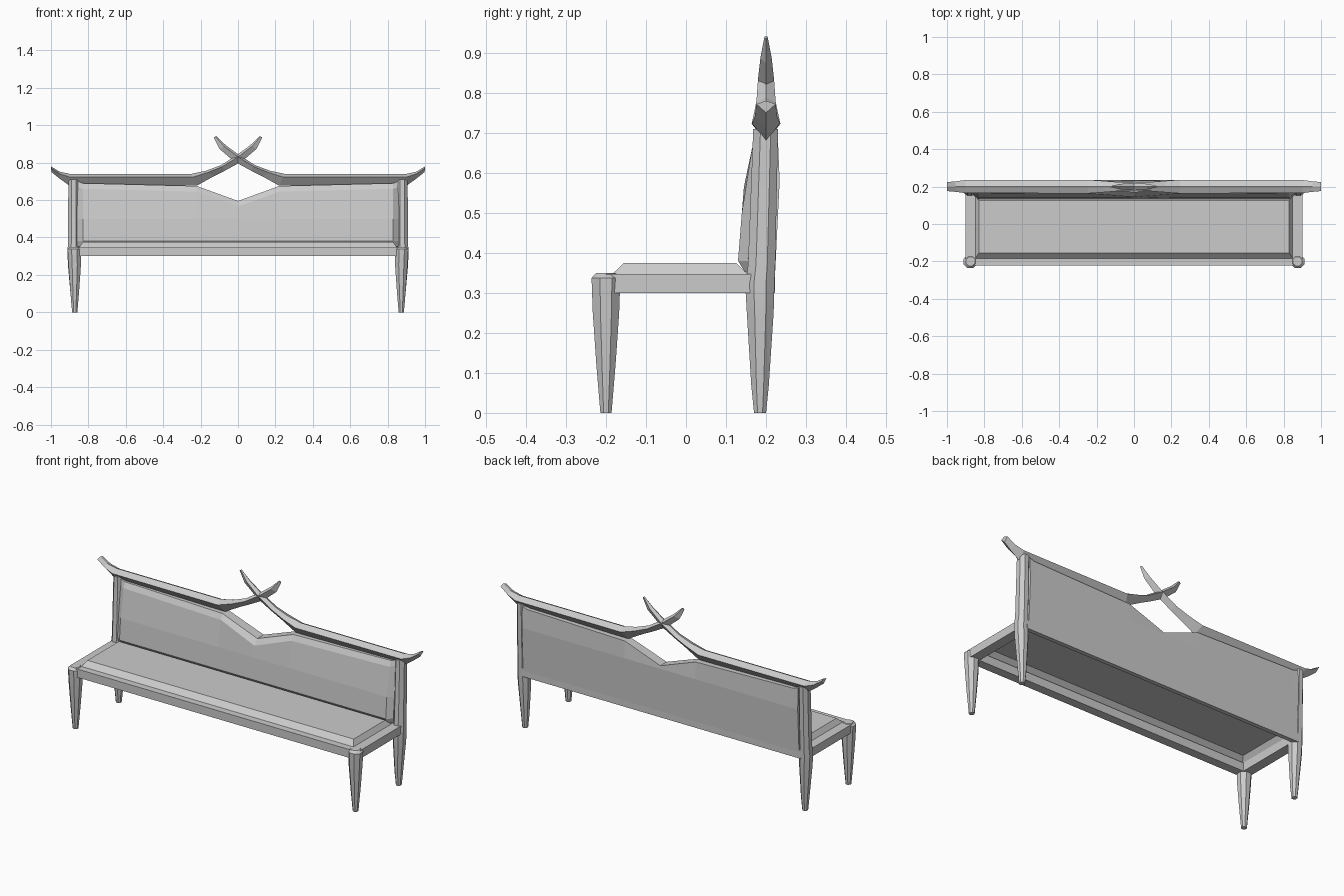
import bpy, bmesh
from math import cos, sin, pi

if "Cube" in bpy.data.objects:
    bpy.data.objects.remove(bpy.data.objects["Cube"])


def loft(name, rings, cap_start=True, cap_end=True, smooth=False):
    """Skin a list of equal-length closed rings."""
    bm = bmesh.new()
    loops = [[bm.verts.new(p) for p in ring] for ring in rings]
    n = len(loops[0])
    for a, b in zip(loops, loops[1:]):
        for i in range(n):
            j = (i + 1) % n
            bm.faces.new((a[i], a[j], b[j], b[i]))
    if cap_start:
        bm.faces.new(loops[0])
    if cap_end:
        bm.faces.new(loops[-1])
    bmesh.ops.recalc_face_normals(bm, faces=bm.faces)
    me = bpy.data.meshes.new(name)
    bm.to_mesh(me)
    bm.free()
    ob = bpy.data.objects.new(name, me)
    bpy.context.collection.objects.link(ob)
    if smooth:
        bpy.ops.object.select_all(action='DESELECT')
        ob.select_set(True)
        bpy.context.view_layer.objects.active = ob
        bpy.ops.object.shade_smooth_by_angle(angle=0.6)
    return ob


def rect(x0, x1, y0, y1, z):
    return [(x0, y0, z), (x1, y0, z), (x1, y1, z), (x0, y1, z)]


def box(name, x0, x1, y0, y1, z0, z1):
    return loft(name, [rect(x0, x1, y0, y1, z0), rect(x0, x1, y0, y1, z1)])


def octagon(cx, cy, rx, ry, z):
    k = 1 / cos(pi / 8)
    return [(cx + k * rx * cos(pi / 8 + i * pi / 4),
             cy + k * ry * sin(pi / 8 + i * pi / 4), z) for i in range(8)]


for s, side in ((-1, "left"), (1, "right")):
    # Tapered front legs: z, centre x, radius
    front = [(0, .873, .014), (.12, .873, .024), (.25, .873, .033),
             (.337, .875, .036), (.35, .873, .024)]
    loft("front_leg_" + side,
         [octagon(s * cx, -.2, r, r, z) for z, cx, r in front], smooth=True)

    # Back legs running up into posts: z, centre x, x radius, y min, y max
    back = [(0, .873, .014, .170, .200), (.07, .873, .020, .163, .207),
            (.25, .877, .032, .152, .219), (.32, .879, .033, .148, .221),
            (.37, .879, .030, .155, .223), (.71, .879, .028, .168, .230)]
    loft("back_post_" + side,
         [octagon(s * cx, (a + b) / 2, rx, (b - a) / 2, z)
          for z, cx, rx, a, b in back], smooth=True)

    # Side seat rails
    x0, x1 = sorted((s * .846, s * .902))
    box("side_rail_" + side, x0, x1, -.2, .185, .30, .347)

    # Crest rail with flared outer tip and crossing horn:
    # top x, top z, bottom x, bottom z, half depth
    crest = [(-1, .780, -.998, .750, .024), (-.955, .752, -.95, .712, .028),
             (-.9, .740, -.905, .680, .035), (-.25, .740, -.22, .677, .036),
             (-.17, .757, -.13, .727, .030), (-.09, .787, -.07, .757, .024),
             (0, .845, .02, .806, .020), (.065, .893, .10, .874, .014),
             (.117, .942, .13, .934, .004)]
    rings = []
    for tx, tz, bx, bz, w in crest:
        mx, mz = tx * .72 + bx * .28, tz * .72 + bz * .28
        rings.append([(s * tx, .2, tz), (s * mx, .2 + w, mz),
                      (s * bx, .2, bz), (s * mx, .2 - w, mz)])
    loft("crest_rail_" + side, rings)

# Front and back seat rails
box("front_rail", -.87, .87, -.222, -.172, .30, .347)
box("back_rail", -.87, .87, .198, .222, .30, .347)

# Seat shell, open underneath
loft("seat", [rect(-.85, .85, -.186, .155, .345),
              rect(-.83, .83, -.155, .125, .375)], cap_start=False)


# Backrest: padded profile swept across, dipping to a notch at the centre
def back_ring(x, top, push):
    def front(z):
        return .13 + .08 * (z - .38) + .13 * max(0, z - .565)
    mid = .5
    edge = top - .03
    prof = [(.222, .335), (.234, min(.58, top - .01)), (.229, top),
            (max(.172, front(edge) + .015), top),
            (front(edge) + push * .6, edge), (front(mid) + push, mid),
            (.13 + push, .38), (.147 + push * .6, .352)]
    return [(x, y, z) for y, z in prof]


loft("backrest", [back_ring(x, t, p) for x, t, p in
                  ((-.86, .70, .025), (-.83, .69, 0), (-.22, .675, 0),
                   (0, .595, 0),
                   (.22, .675, 0), (.83, .69, 0), (.86, .70, .025))])
